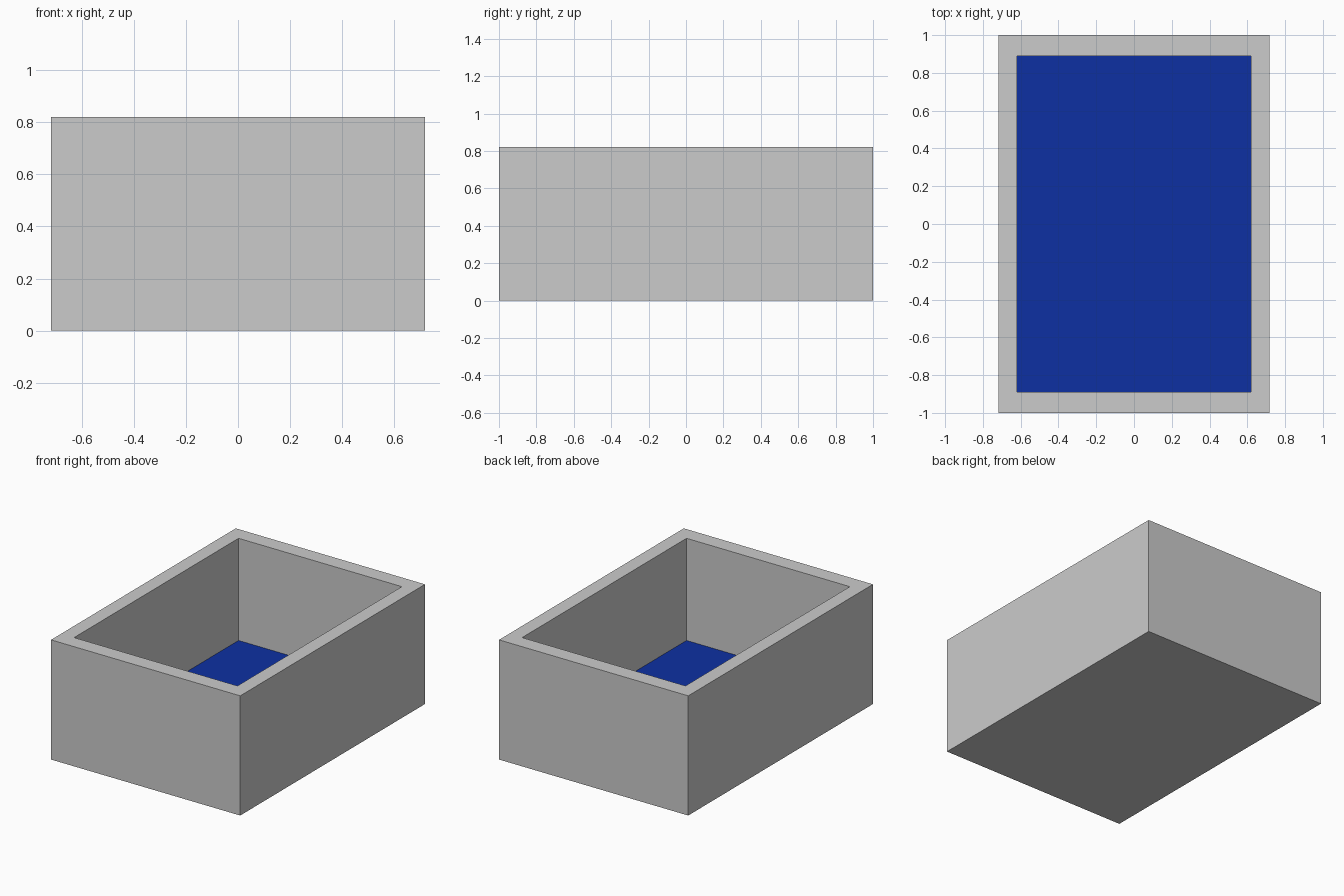
import bpy, bmesh
from mathutils import Vector

if "Cube" in bpy.data.objects:
    bpy.data.objects.remove(bpy.data.objects["Cube"])

OUTER = (0.717, 1.0)     # half sizes of the outside
INNER = (0.619, 0.89)    # half sizes of the opening
HEIGHT, FLOOR = 0.82, 0.12


def make_object(name, bm):
    mesh = bpy.data.meshes.new(name)
    bm.to_mesh(mesh)
    bm.free()
    obj = bpy.data.objects.new(name, mesh)
    bpy.context.collection.objects.link(obj)
    return obj


# Basin: box with its top inset to a rim, then pushed down to a cavity
bm = bmesh.new()
bmesh.ops.create_cube(bm, size=1)
bmesh.ops.translate(bm, verts=bm.verts, vec=(0, 0, 0.5))
bmesh.ops.scale(bm, verts=bm.verts, vec=(2 * OUTER[0], 2 * OUTER[1], HEIGHT))
bm.normal_update()
top = max(bm.faces, key=lambda f: f.calc_center_median().z)
bmesh.ops.inset_region(bm, faces=[top], thickness=0.1)
for v in top.verts:
    v.co.x = INNER[0] if v.co.x > 0 else -INNER[0]
    v.co.y = INNER[1] if v.co.y > 0 else -INNER[1]
floor = bmesh.ops.extrude_discrete_faces(bm, faces=[top])["faces"][0]
bmesh.ops.translate(bm, verts=floor.verts, vec=Vector((0, 0, FLOOR - HEIGHT)))
# The coloured panel below takes the place of the cavity floor
bmesh.ops.delete(bm, geom=[floor], context='FACES_ONLY')
make_object("basin", bm)

# Blue panel lying in the cavity
bm = bmesh.new()
bmesh.ops.create_grid(bm, x_segments=1, y_segments=1, size=1)
bmesh.ops.scale(bm, verts=bm.verts, vec=(INNER[0], INNER[1], 1))
bmesh.ops.translate(bm, verts=bm.verts, vec=(0, 0, FLOOR))
panel = make_object("blue_floor", bm)
blue = bpy.data.materials.new("blue")
blue.diffuse_color = (0.004, 0.03, 0.36, 1)
blue.use_nodes = True
blue.node_tree.nodes["Principled BSDF"].inputs["Base Color"].default_value = blue.diffuse_color
panel.data.materials.append(blue)
